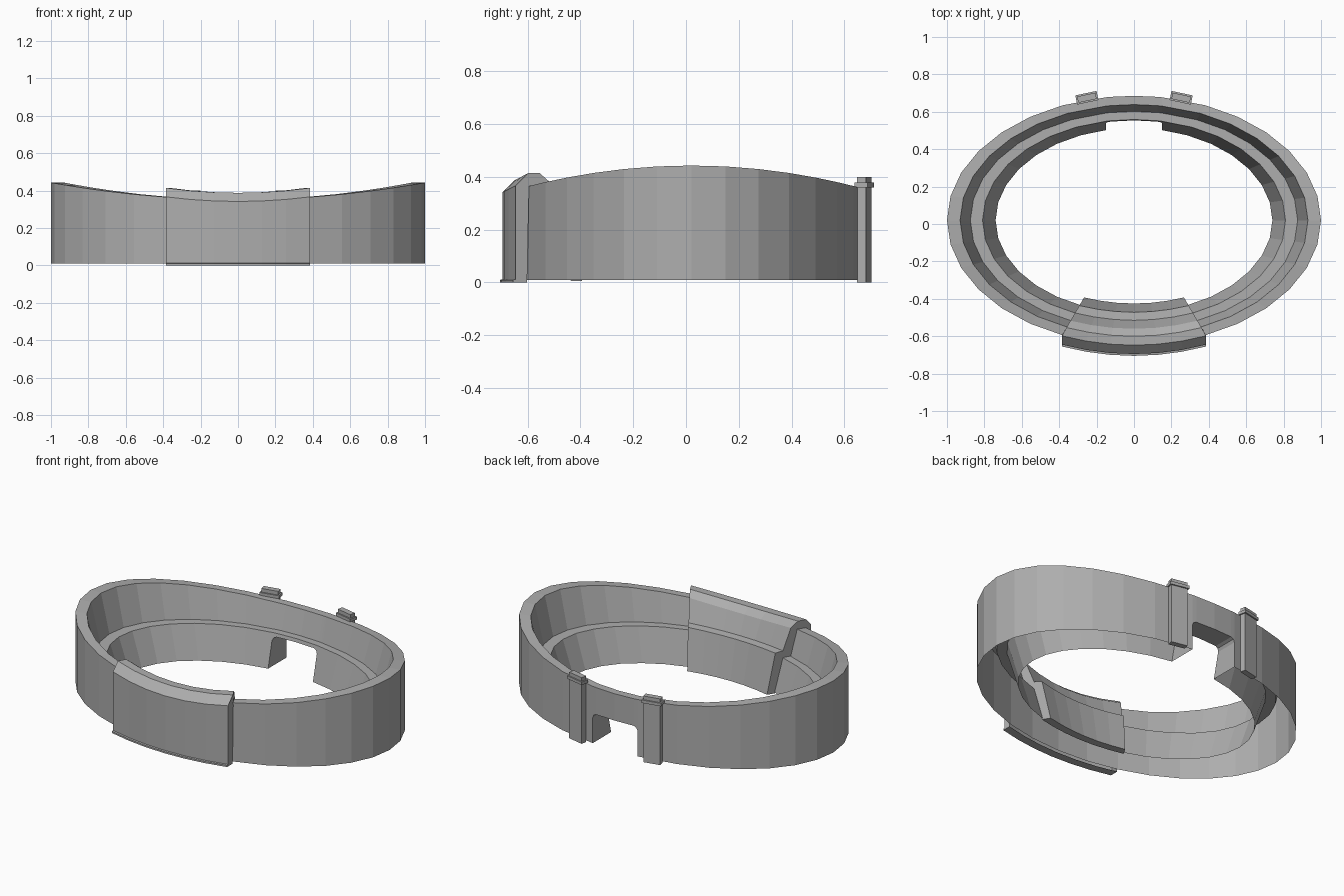
import bpy, bmesh, math
from mathutils import Matrix

if "Cube" in bpy.data.objects:
    bpy.data.objects.remove(bpy.data.objects["Cube"])

CY, RY = 0.02, 0.665     # centre and y radius of the oval
LEDGE, BASE = 0.21, 0.01

# Dark grey for every part
grey = bpy.data.materials.new("dark_grey")
grey.diffuse_color = (0.42, 0.42, 0.42, 1)
grey.use_nodes = True
grey.node_tree.nodes["Principled BSDF"].inputs["Base Color"].default_value = grey.diffuse_color


def finish(bm, name):
    bmesh.ops.remove_doubles(bm, verts=bm.verts[:], dist=1e-5)
    bmesh.ops.dissolve_degenerate(bm, dist=1e-5, edges=bm.edges[:])
    bmesh.ops.recalc_face_normals(bm, faces=bm.faces[:])
    mesh = bpy.data.meshes.new(name)
    bm.to_mesh(mesh)
    bm.free()
    mesh.materials.append(grey)
    obj = bpy.data.objects.new(name, mesh)
    bpy.context.collection.objects.link(obj)
    return obj


# Oval shell: stepped section, open underneath, rim rising at both sides
def section(c, zb):
    top = 0.352 + 0.091 * c * c
    foot = 0.81 - 0.07 * (LEDGE - zb) / (LEDGE - BASE)
    return [(1, zb), (1, top), (0.93, top), (0.875, LEDGE), (0.81, LEDGE), (foot, zb)]


def straight_column(bm, x, zb):
    return [bm.verts.new((x, CY + RY * math.sqrt(r * r - x * x), z))
            for r, z in section(x, zb)]


bm = bmesh.new()
columns = []
for k in range(10, 39):
    a = math.radians(k * 11.25)
    c, s = math.cos(a), math.sin(a)
    columns.append([bm.verts.new((r * c, CY + r * RY * s, z)) for r, z in section(c, BASE)])

# Notch at the back, cut straight with bevelled corners
first_notch = len(columns)
for x, zb in [(.15, BASE), (.15, .165), (.142, .182), (.125, .19), (0, .19),
              (-.125, .19), (-.142, .182), (-.15, .165), (-.15, BASE)]:
    columns.append(straight_column(bm, x, zb))
n = len(columns)
for i in range(n):
    p, q = columns[i], columns[(i + 1) % n]
    for j in range(5):
        bm.faces.new((p[j], q[j], q[j + 1], p[j + 1]))
    if first_notch <= i < n - 1:
        bm.faces.new((p[5], q[5], q[0], p[0]))
finish(bm, "oval_shell")

# Front plate: clips over the shell, curved with tapered ends
outer = [(-.652, 0), (-.705, 0), (-.705, .01), (-.695, .012), (-.695, .342), (-.648, .388),
         (-.60, .388), (-.56, .355), (-.515, .245), (-.472, .24), (-.425, .005), (-.472, .005)]
inner = [(-.519, LEDGE), (-.562, LEDGE), (-.598, .33), (-.645, .33)]
profile = outer + inner
bm = bmesh.new()
rows = []
for i in range(7):
    u = -1 + i / 3
    row = []
    for y, z in profile:
        t = min(1, max(0, (y + .645) / .22))
        half = .385 - .118 * t
        lift = .026 * u * u * min(1, max(0, (z - .2) / .15))
        row.append(bm.verts.new((u * half, y + (.05 - .018 * t) * u * u, z + lift)))
    rows.append(row)
for p, q in zip(rows, rows[1:]):
    for j in range(len(outer) - 1):
        bm.faces.new((p[j], q[j], q[j + 1], p[j + 1]))
bm.faces.new(rows[0])
bm.faces.new(rows[-1])
finish(bm, "front_plate")


# Back posts with a collar near the top
def box(bm, size, z):
    m = Matrix.Translation((0, 0, z)) @ Matrix.Diagonal((*size, 1))
    bmesh.ops.create_cube(bm, size=1, matrix=m)


for side, label in ((-1, "left"), (1, "right")):
    bm = bmesh.new()
    box(bm, (.1, .034, .40), .20)
    box(bm, (.116, .05, .018), .369)
    post = finish(bm, "back_post_" + label)
    post.location = (side * .252, .675, 0)
    post.rotation_euler.z = -side * math.radians(12)
